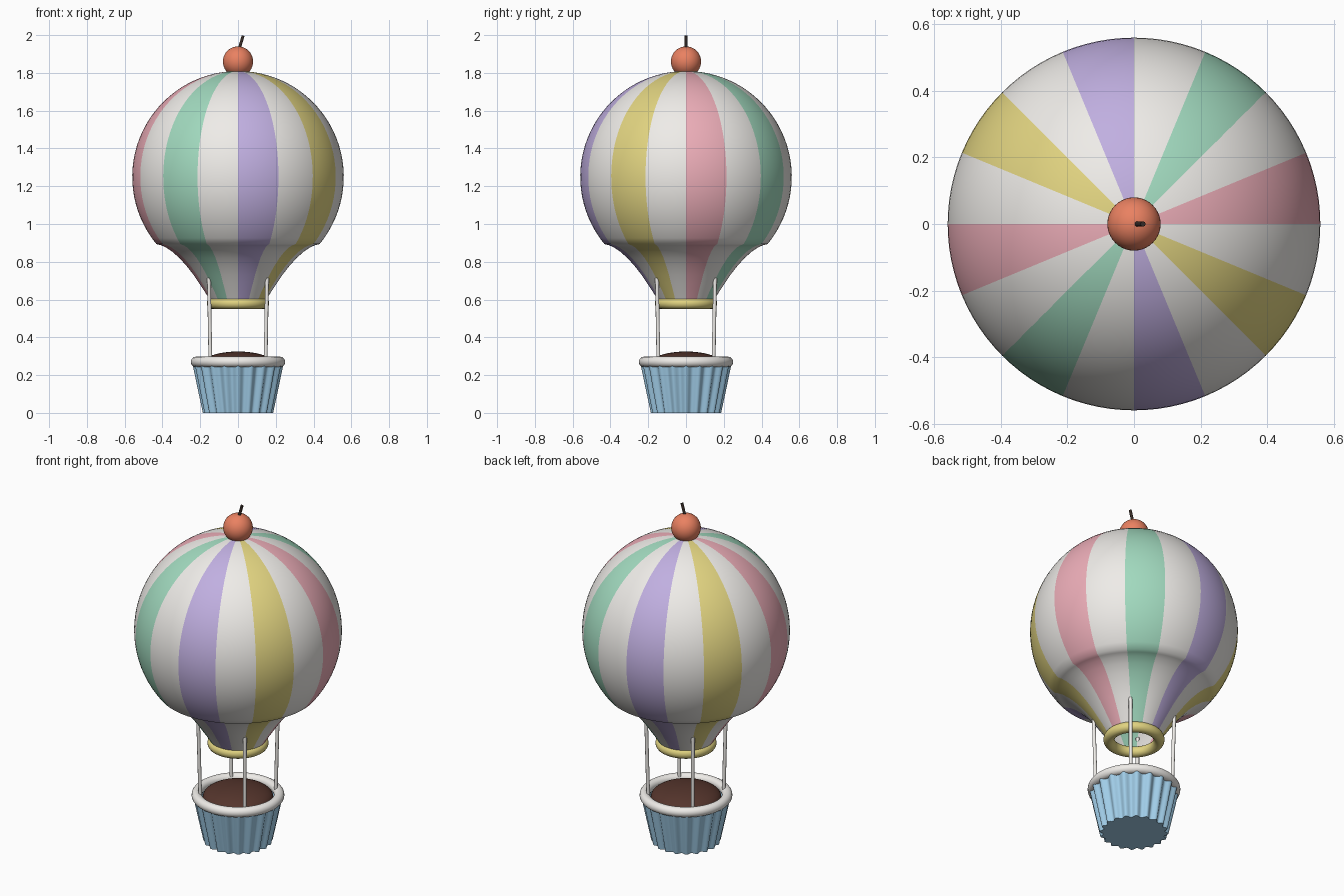
import bpy, bmesh
from math import sin, cos, pi, radians
from mathutils import Vector

if "Cube" in bpy.data.objects:
    bpy.data.objects.remove(bpy.data.objects["Cube"])


def material(name, rgb):
    m = bpy.data.materials.new(name)
    m.diffuse_color = (*rgb, 1)
    m.use_nodes = True
    m.node_tree.nodes["Principled BSDF"].inputs["Base Color"].default_value = m.diffuse_color
    return m


WHITE = material("cream", (0.86, 0.84, 0.81))
PINK = material("pink", (0.84, 0.42, 0.48))
GREEN = material("mint", (0.36, 0.70, 0.52))
PURPLE = material("lilac", (0.53, 0.43, 0.75))
YELLOW = material("yellow", (0.76, 0.66, 0.22))
BLUE = material("blue", (0.36, 0.62, 0.82))
BROWN = material("chocolate", (0.09, 0.035, 0.025))
CORAL = material("coral", (0.82, 0.22, 0.12))
STEM = material("dark_stem", (0.04, 0.025, 0.02))


def lathe(name, profile, mats, segs=64, flute=None, pick=None, closed=False):
    """Revolve (radius, z) points about z; zero radius makes a pole."""
    bm = bmesh.new()
    rings = []
    for r, z in profile:
        if r == 0:
            rings.append([bm.verts.new((0, 0, z))] * segs)
            continue
        ring = []
        for i in range(segs):
            a = 2 * pi * i / segs
            rr = r + (flute(a) if flute else 0)
            ring.append(bm.verts.new((rr * cos(a), rr * sin(a), z)))
        rings.append(ring)
    pairs = list(zip(rings, rings[1:]))
    if closed:
        pairs.append((rings[-1], rings[0]))
    for lo, hi in pairs:
        for i in range(segs):
            j = (i + 1) % segs
            f = bm.faces.new(dict.fromkeys((lo[i], lo[j], hi[j], hi[i])))
            f.smooth = True
            f.material_index = pick(i) if pick else 0
    me = bpy.data.meshes.new(name)
    bm.to_mesh(me)
    bm.free()
    for m in mats:
        me.materials.append(m)
    ob = bpy.data.objects.new(name, me)
    bpy.context.collection.objects.link(ob)
    return ob


def ring(name, major, minor, z, mat):
    pts = [(major + minor * cos(2 * pi * k / 16), z + minor * sin(2 * pi * k / 16))
           for k in range(16)]
    return lathe(name, pts, [mat], closed=True)


def tube(name, points, radius, mat):
    cu = bpy.data.curves.new(name, 'CURVE')
    cu.dimensions = '3D'
    cu.bevel_depth = radius
    cu.bevel_resolution = 3
    cu.use_fill_caps = True
    sp = cu.splines.new('POLY')
    sp.points.add(len(points) - 1)
    for p, co in zip(sp.points, points):
        p.co = (*co, 1)
    cu.materials.append(mat)
    ob = bpy.data.objects.new(name, cu)
    bpy.context.collection.objects.link(ob)
    return ob


# Striped envelope: flared skirt running into a truncated sphere
skirt = [(0.15, 0.60), (0.178, 0.645), (0.205, 0.685), (0.235, 0.73), (0.27, 0.775),
         (0.31, 0.82), (0.35, 0.855), (0.385, 0.878), (0.41, 0.888)]
globe = []
for k in range(33):
    a = radians(-39.5 + 129.5 * k / 32)
    globe.append((0.56 * cos(a) if k < 32 else 0, 1.25 + 0.56 * sin(a)))
stripes = [1, 0, 2, 0, 3, 0, 4, 0]
lathe("envelope", skirt + globe, [WHITE, PINK, GREEN, PURPLE, YELLOW],
      segs=96, pick=lambda i: stripes[(i // 6) % 8])

# Mouth ring
ring("mouth_ring", 0.135, 0.03, 0.58, YELLOW)

# Fluted basket with rim and filling
basket = lathe("basket", [(0, 0), (0.176, 0), (0.204, 0.13), (0.232, 0.265)], [BLUE],
               segs=160, flute=lambda a: 0.01 * cos(20 * a))
bpy.context.view_layer.objects.active = basket
basket.select_set(True)
bpy.ops.object.shade_smooth_by_angle(angle=radians(50))
ring("basket_rim", 0.222, 0.028, 0.27, WHITE)
dome = [(0.19 * cos(k * pi / 24) if k < 12 else 0, 0.26 + 0.065 * sin(k * pi / 24))
        for k in range(13)]
lathe("basket_filling", dome, [BROWN])

# Four suspension ropes
for sx in (-1, 1):
    for sy in (-1, 1):
        tube("rope", [(sx * 0.146, sy * 0.146, 0.27), (sx * 0.154, sy * 0.154, 0.715)],
             0.01, WHITE)

# Top berry and its leaning stem
berry = [(0.08 * sin(k * pi / 20) if 0 < k < 20 else 0, 1.86 - 0.08 * cos(k * pi / 20))
         for k in range(21)]
lathe("top_berry", berry, [CORAL], segs=40)
tube("berry_stem", [(0.006, 0, 1.925), (0.027, 0, 1.997)], 0.008, STEM)
